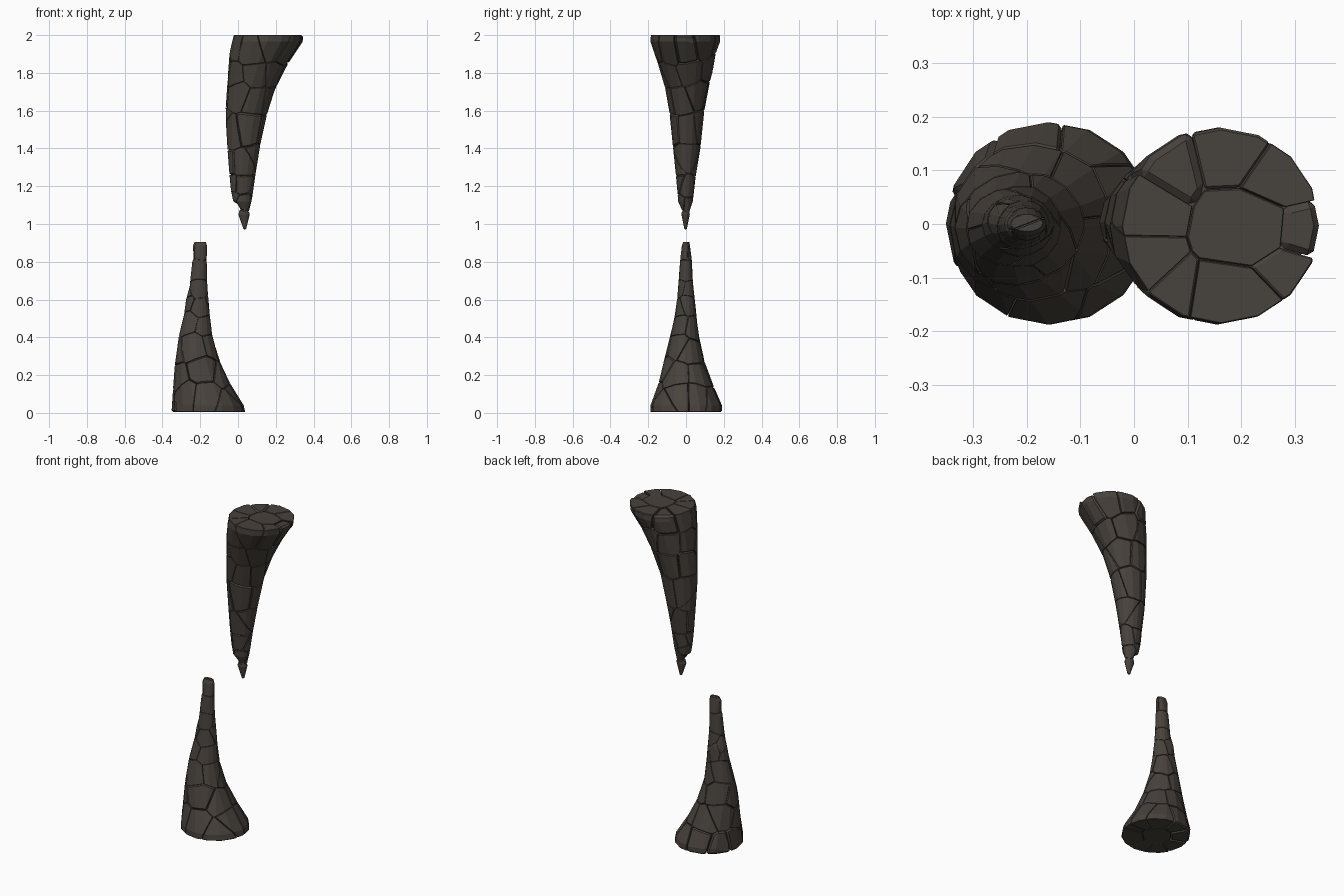
import bpy, bmesh, math, random
from mathutils import Vector

if "Cube" in bpy.data.objects:
    bpy.data.objects.remove(bpy.data.objects["Cube"])

rock = bpy.data.materials.new("dark brown rock")
rock.diffuse_color = (0.064, 0.054, 0.045, 1)
rock.use_nodes = True
rock.node_tree.nodes["Principled BSDF"].inputs["Base Color"].default_value = rock.diffuse_color

SIDES = 16


def section(profile, z):
    """Interpolated (x0, x1, y0, y1) of the formation at height z."""
    for a, b in zip(profile, profile[1:]):
        if a[0] <= z <= b[0]:
            t = (z - a[0]) / (b[0] - a[0])
            return [p + (q - p) * t for p, q in zip(a[1:], b[1:])]
    return (profile[0] if z < profile[0][0] else profile[-1])[1:]


def point(profile, z, angle, r):
    x0, x1, y0, y1 = section(profile, z)
    return Vector(((x0 + x1) / 2 + (x1 - x0) / 2 * r * math.cos(angle),
                   (y0 + y1) / 2 + (y1 - y0) / 2 * r * math.sin(angle), z))


def loft(profile, scale=1.0, inset=0.0):
    """Closed tapering body following the profile."""
    bm = bmesh.new()
    zs = [p[0] for p in profile]
    zs[0] += inset
    zs[-1] -= inset
    rings = [[bm.verts.new(point(profile, z, math.tau * i / SIDES, scale))
              for i in range(SIDES)] for z in zs]
    for a, b in zip(rings, rings[1:]):
        for i in range(SIDES):
            j = (i + 1) % SIDES
            bm.faces.new((a[i], a[j], b[j], b[i]))
    bm.faces.new(rings[0][::-1])
    bm.faces.new(rings[-1])
    return bm


def hull(bm):
    """Replace the mesh with a clean convex stone."""
    pts = [v.co.copy() for v in bm.verts]
    bm.clear()
    for p in pts:
        bm.verts.new(p)
    out = bmesh.ops.convex_hull(bm, input=bm.verts[:])
    junk = [g for g in out["geom_interior"] + out["geom_unused"]
            if isinstance(g, bmesh.types.BMVert) and g.is_valid]
    bmesh.ops.delete(bm, geom=list(set(junk)), context='VERTS')
    bmesh.ops.dissolve_limit(bm, angle_limit=math.radians(11),
                             verts=bm.verts[:], edges=bm.edges[:])


def finish(bm, name):
    bmesh.ops.recalc_face_normals(bm, faces=bm.faces[:])
    me = bpy.data.meshes.new(name)
    bm.to_mesh(me)
    bm.free()
    me.materials.append(rock)
    bpy.context.collection.objects.link(bpy.data.objects.new(name, me))


def formation(name, profile, rows, centre, seed):
    rng = random.Random(seed)
    # one seed per stone, in staggered rows round the body
    seeds = [Vector(centre)]
    for k, (z, n) in enumerate(rows):
        phase = rng.uniform(0, math.tau)
        for i in range(n):
            a = phase + math.tau * (i + rng.uniform(-.22, .22)) / n
            h = z + rng.uniform(-.03, .03) * (n > 2)
            seeds.append(point(profile, h, a, 0.78 if n > 2 else 0.4 * (n - 1)))
    # cut each stone from the body, leaving a narrow gap, and chamfer it
    all_stones = bmesh.new()
    for s in seeds:
        bm = loft(profile)
        for o in seeds:
            if o is s or not bm.verts:
                continue
            d = (o - s).normalized()
            cut = bmesh.ops.bisect_plane(
                bm, geom=bm.verts[:] + bm.edges[:] + bm.faces[:],
                plane_co=(s + o) / 2 - d * 0.001, plane_no=d, clear_outer=True)
            edges = [e for e in cut["geom_cut"] if isinstance(e, bmesh.types.BMEdge)]
            if edges:
                bmesh.ops.holes_fill(bm, edges=edges)
        if len(bm.verts) < 4:
            bm.free()
            continue
        hull(bm)
        size = min(max(v.co[i] for v in bm.verts) - min(v.co[i] for v in bm.verts)
                   for i in range(3))
        sharp = [e for e in bm.edges if len(e.link_faces) == 2
                 and e.calc_face_angle(0) > math.radians(35)]
        bmesh.ops.bevel(bm, geom=sharp, offset=min(0.011, size * 0.13), segments=1,
                        affect='EDGES', profile=0.5, clamp_overlap=True)
        hull(bm)
        tmp = bpy.data.meshes.new("tmp")
        bm.to_mesh(tmp)
        bm.free()
        all_stones.from_mesh(tmp)
        bpy.data.meshes.remove(tmp)
    finish(all_stones, name + "_stones")
    # solid core behind the cracks
    finish(loft(profile, 0.88, 0.012), name + "_core")


# profiles: z, x min, x max, y min, y max
lower = [(0.005, -.352, .038, -.188, .19), (.04, -.352, .03, -.188, .19),
         (.1, -.346, -.005, -.168, .165), (.2, -.338, -.07, -.128, .12),
         (.3, -.332, -.105, -.112, .09), (.4, -.315, -.135, -.085, .07),
         (.5, -.288, -.148, -.062, .056), (.6, -.275, -.155, -.047, .05),
         (.65, -.258, -.163, -.042, .038), (.8, -.242, -.165, -.033, .032),
         (.855, -.218, -.17, -.022, .026), (.885, -.238, -.164, -.022, .022),
         (.905, -.23, -.17, -.014, .018)]
upper = [(.97, .03, .042, -.008, .004), (1.05, .002, .062, -.024, .02),
         (1.095, .015, .054, -.018, .02), (1.12, -.025, .072, -.042, .036),
         (1.2, -.042, .084, -.047, .046), (1.3, -.047, .098, -.058, .056),
         (1.4, -.056, .114, -.068, .076), (1.5, -.062, .134, -.082, .086),
         (1.6, -.066, .158, -.088, .097), (1.7, -.06, .19, -.105, .11),
         (1.8, -.052, .237, -.132, .14), (1.9, -.045, .295, -.166, .156),
         (1.965, -.032, .342, -.188, .18), (2.0, -.022, .347, -.186, .18)]

# stalagmite standing on the floor
formation("stalagmite", lower,
          [(.07, 9), (.2, 6), (.34, 5), (.47, 4), (.57, 4), (.64, 3), (.74, 1), (.885, 2)],
          (-.17, 0, .03), 5)
# stalactite hanging from the ceiling
formation("stalactite", upper,
          [(1.94, 9), (1.81, 7), (1.68, 6), (1.5, 5), (1.33, 4), (1.2, 4), (1.12, 3), (1.04, 1)],
          (.2, 0, 1.97), 11)
